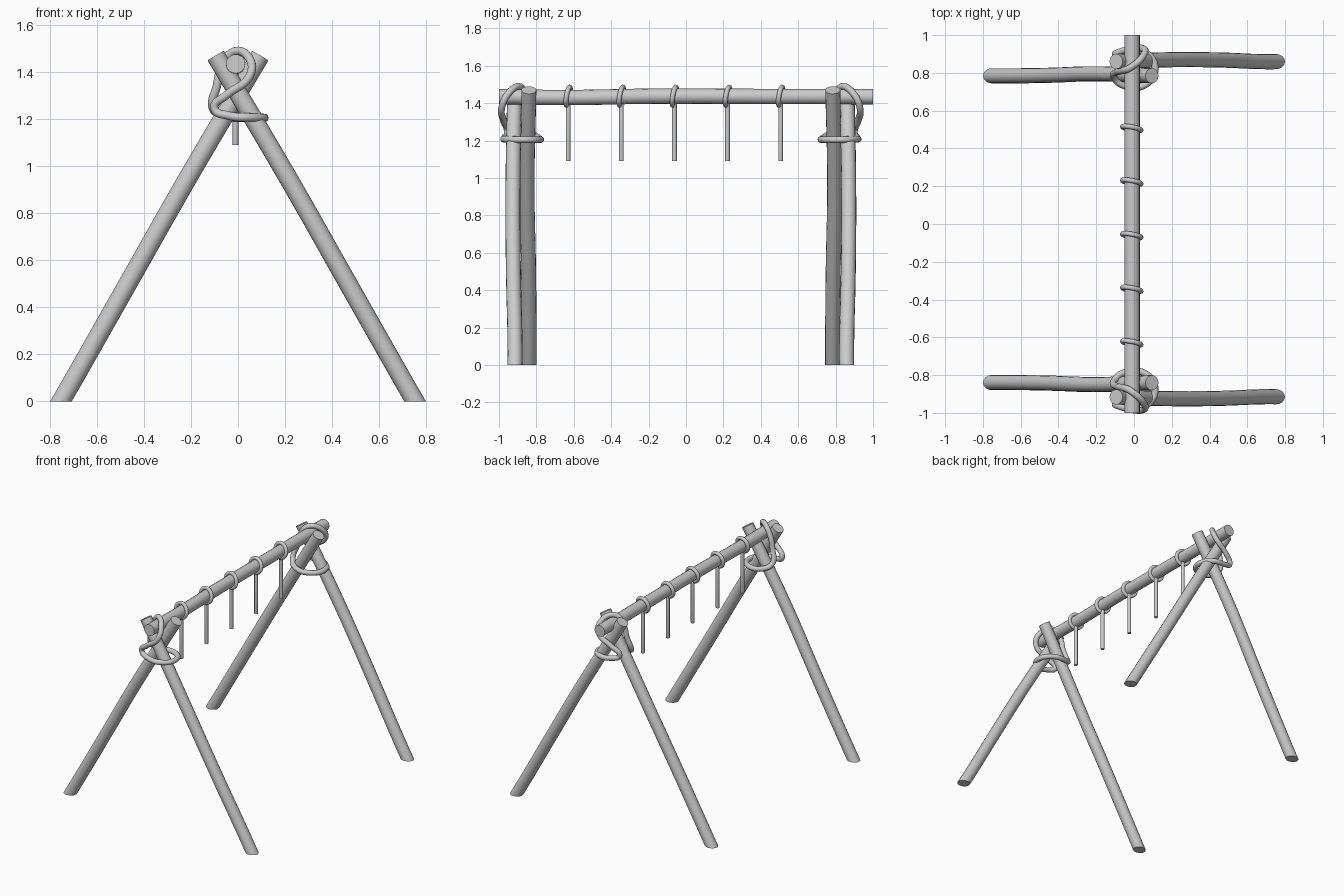
import bpy, bmesh, math

cube = bpy.data.objects.get("Cube")
if cube:
    bpy.data.objects.remove(cube, do_unlink=True)

grey = bpy.data.materials.new("plain grey")
grey.use_nodes = True
COLOR = (0.6, 0.6, 0.6, 1)
grey.diffuse_color = COLOR
grey.node_tree.nodes["Principled BSDF"].inputs["Base Color"].default_value = COLOR


def tube(name, points, radius, closed=False, sides=16, steps=6, cut_ground=False):
    """Sweep a round section along a smooth path and turn it into a mesh."""
    curve = bpy.data.curves.new(name + "_path", "CURVE")
    curve.dimensions = "3D"
    curve.bevel_depth = radius
    curve.bevel_resolution = sides // 2 - 2
    curve.resolution_u = steps
    curve.use_fill_caps = not closed
    spline = curve.splines.new("BEZIER")
    spline.bezier_points.add(len(points) - 1)
    for bp, co in zip(spline.bezier_points, points):
        bp.co = co
        bp.handle_left_type = bp.handle_right_type = "AUTO"
    spline.use_cyclic_u = closed
    path = bpy.data.objects.new(name + "_path", curve)
    bpy.context.collection.objects.link(path)
    deps = bpy.context.evaluated_depsgraph_get()
    mesh = bpy.data.meshes.new_from_object(path.evaluated_get(deps))
    bpy.data.objects.remove(path, do_unlink=True)

    bm = bmesh.new()
    bm.from_mesh(mesh)
    bmesh.ops.remove_doubles(bm, verts=bm.verts, dist=1e-5)
    if cut_ground:
        # saw the foot off level with the ground and cap it
        cut = bmesh.ops.bisect_plane(bm, geom=bm.verts[:] + bm.edges[:] + bm.faces[:],
                                     plane_co=(0, 0, 0), plane_no=(0, 0, 1), clear_inner=True)
        rim = [e for e in cut["geom_cut"] if isinstance(e, bmesh.types.BMEdge)]
        bmesh.ops.contextual_create(bm, geom=rim)
    bmesh.ops.recalc_face_normals(bm, faces=bm.faces)
    bm.to_mesh(mesh)
    bm.free()

    mesh.name = name
    mesh.materials.clear()
    mesh.materials.append(grey)
    obj = bpy.data.objects.new(name, mesh)
    bpy.context.collection.objects.link(obj)
    bpy.ops.object.select_all(action="DESELECT")
    obj.select_set(True)
    bpy.context.view_layer.objects.active = obj
    bpy.ops.object.shade_smooth_by_angle(angle=math.radians(40))
    return obj


# Slightly crooked ridge beam
BEAM_X, BEAM_Z = -0.01, 1.435
tube("ridge_beam", [(BEAM_X, -1, 1.435), (BEAM_X, -0.65, 1.43), (BEAM_X, -0.2, 1.437),
                    (BEAM_X, 0.4, 1.436), (BEAM_X, 1, 1.435)], 0.041)


def leg_points(side, ys):
    """Leaning pole from below the ground on one side to its top on the other."""
    points = []
    for t, y, bow in zip((-0.05, 0.05, 0.35, 0.65, 1), ys, (0, 0, 0.004, 0.008, 0)):
        points.append((side * (0.753 - 0.848 * t + bow), y, 1.47 * t))
    return points


# Rope lashing: level around both poles, then diagonally up and over the beam
LASHING = [(0.112, -0.88, 1.205), (0.06, -0.963, 1.207), (-0.04, -0.97, 1.215),
           (-0.1, -0.955, 1.245), (-0.045, -0.975, 1.305), (0.045, -0.985, 1.375),
           (0.055, -0.955, 1.445), (-0.015, -0.885, 1.488), (-0.07, -0.865, 1.42),
           (-0.09, -0.86, 1.34), (-0.108, -0.835, 1.25), (-0.06, -0.79, 1.215),
           (0.06, -0.792, 1.205)]
LEFT_YS = (-0.916, -0.914, -0.923, -0.925, -0.916)
RIGHT_YS = (-0.84, -0.839, -0.842, -0.85, -0.84)

# The back frame mirrors the front one
for end, flip in (("front", False), ("back", True)):
    place = (lambda y: -0.055 - y) if flip else (lambda y: y)
    for side, sign, ys in (("left", 1, LEFT_YS), ("right", -1, RIGHT_YS)):
        tube(f"{end}_{side}_leg", leg_points(sign, [place(y) for y in ys]),
             0.04, cut_ground=True)
    tube(f"{end}_lashing", [(x, place(y), z) for x, y, z in LASHING],
         0.018, closed=True, sides=12)

# Hanging rods, each with a slanted rope ring around the beam
for i in range(5):
    y0 = -0.63 + i * 0.284
    ring = []
    for k in range(8):
        a = math.tau * k / 8
        c, s = math.cos(a), math.sin(a)
        ring.append((BEAM_X - 0.002 + 0.049 * c, y0 - 0.009 * c + 0.008 * s,
                     BEAM_Z + 0.002 + 0.049 * s))
    tube(f"hanger_ring_{i + 1}", ring, 0.013, closed=True, sides=12, steps=4)
    rod = tube(f"hanger_rod_{i + 1}", [(BEAM_X, y0, 1.09), (BEAM_X, y0, 1.41)],
               0.013, sides=12, steps=1)
    bevel = rod.modifiers.new("rounded_end", "BEVEL")
    bevel.width = 0.004
    bevel.segments = 2
